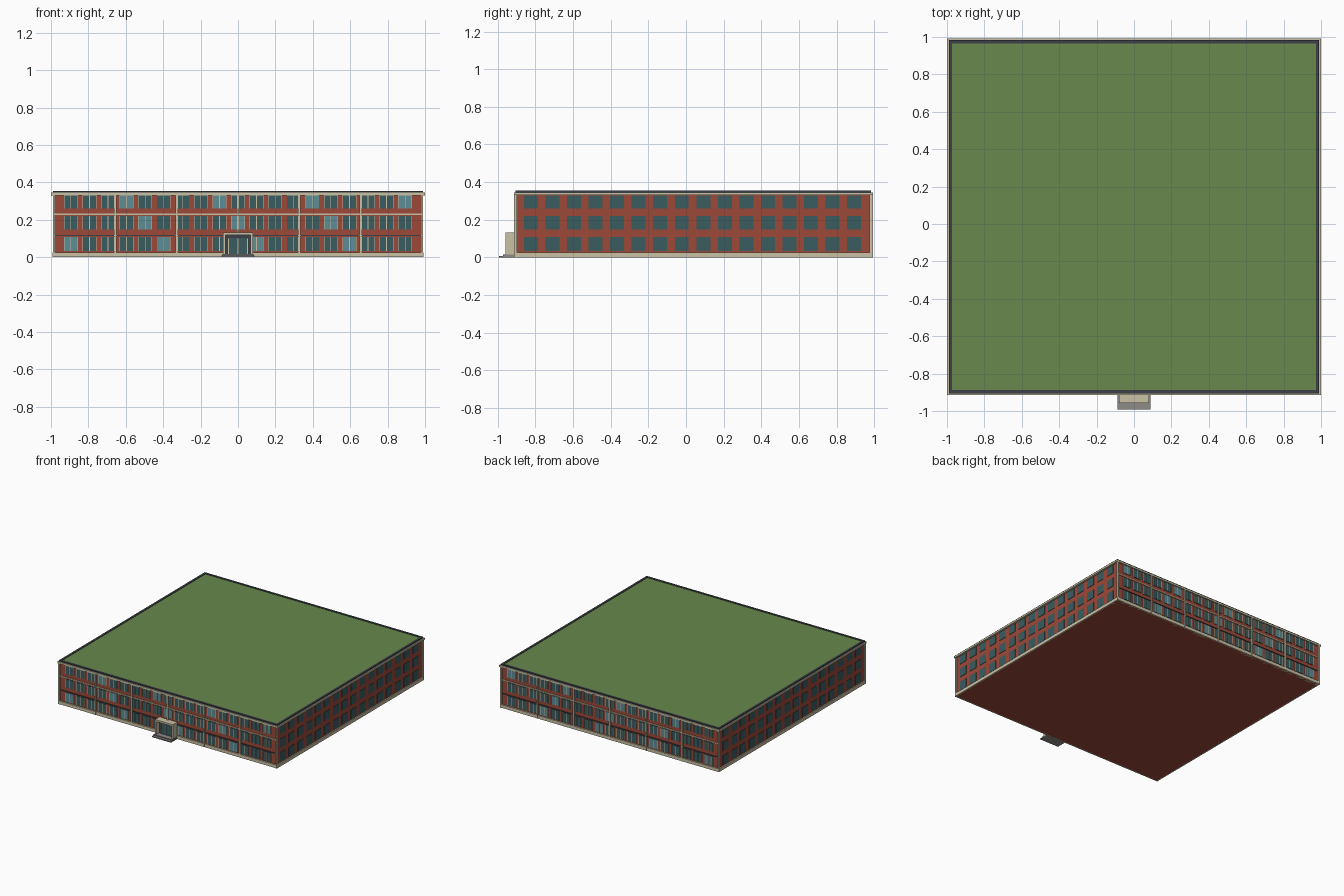
import bpy, bmesh

if "Cube" in bpy.data.objects:
    bpy.data.objects.remove(bpy.data.objects["Cube"])

def mat(name, r, g, b):
    m = bpy.data.materials.new(name)
    m.diffuse_color = (r, g, b, 1)
    m.use_nodes = True
    m.node_tree.nodes["Principled BSDF"].inputs["Base Color"].default_value = m.diffuse_color
    return m

BRICK = mat("brick", 0.33, 0.065, 0.04)
STONE = mat("stone", 0.60, 0.54, 0.38)
GLASS = mat("dark_glass", 0.042, 0.107, 0.117)
LIGHT = mat("light_glass", 0.11, 0.27, 0.30)
DARK = mat("dark_metal", 0.045, 0.053, 0.065)
GRASS = mat("grass", 0.14, 0.25, 0.075)
GREY = mat("concrete", 0.27, 0.26, 0.24)

def boxes(name, material, spans):
    """One object from boxes given as (x0, x1, y0, y1, z0, z1)."""
    bm = bmesh.new()
    for x0, x1, y0, y1, z0, z1 in spans:
        vs = bmesh.ops.create_cube(bm, size=1)["verts"]
        for v in vs:
            v.co.x = x1 if v.co.x > 0 else x0
            v.co.y = y1 if v.co.y > 0 else y0
            v.co.z = z1 if v.co.z > 0 else z0
    me = bpy.data.meshes.new(name)
    bm.to_mesh(me)
    bm.free()
    me.materials.append(material)
    ob = bpy.data.objects.new(name, me)
    bpy.context.collection.objects.link(ob)
    return ob

YF, YB = -0.902, 0.980      # front and back wall planes
XW = 0.982                  # side wall plane
FLOORS = [(0.033, 0.108), (0.148, 0.219), (0.260, 0.329)]

def ring(x, y0, y1, w, z0, z1):
    return [(-x, x, y0, y0 + w, z0, z1), (-x, x, y1 - w, y1, z0, z1),
            (-x, -x + w, y0 + w, y1 - w, z0, z1), (x - w, x, y0 + w, y1 - w, z0, z1)]

def facade(side, x0, x1, d0, d1, z0, z1):
    """Box on the front (-1) or back (1) wall, from d0 to d1 outwards."""
    w = YF if side < 0 else YB
    a, b = sorted((w + side * d0, w + side * d1))
    return (x0, x1, a, b, z0, z1)

# Main volume, plinth, cornice and roof
boxes("brick_walls", BRICK, [(-XW, XW, YF, YB, 0, 0.335)])
boxes("plinth", STONE, ring(0.992, YF - 0.010, YB + 0.010, 0.03, 0, 0.026))
boxes("cornice", STONE, ring(0.999, YF - 0.011, YB + 0.012, 0.04, 0.331, 0.346))
boxes("parapet", DARK, ring(0.990, YF - 0.003, YB + 0.004, 0.018, 0.340, 0.355))
boxes("green_roof", GRASS, [(-0.973, 0.973, YF + 0.014, YB - 0.013, 0.333, 0.351)])

# Front and back window grid with scattered lighter panes
dark, light, bars, piers = [], [], [], []
for side in (-1, 1):
    for f, (z0, z1) in enumerate(FLOORS):
        for i in range(-9, 10):
            x = i * 0.0993
            pane = facade(side, x - 0.036, x + 0.036, -0.004, 0.004, z0, z1)
            (light if i % 5 == (1, 0, 4)[f] else dark).append(pane)
            bars.append(facade(side, x - 0.002, x + 0.002, 0, 0.006, z0, z1))
            for s in (-1, 1):
                bars.append(facade(side, x + s * 0.036 - 0.0012, x + s * 0.036 + 0.0012,
                                   0, 0.006, z0, z1))

# Side windows
for s in (-1, 1):
    a, b = sorted((s * (XW - 0.004), s * (XW + 0.003)))
    for z0, z1 in FLOORS:
        for j in range(16):
            y = -0.824 + j * 0.1145
            dark.append((a, b, y - 0.037, y + 0.037, z0, z1))
boxes("windows", GLASS, dark)
boxes("light_windows", LIGHT, light)
boxes("window_frames", STONE, bars)

# Pilasters and string courses
boxes("pilasters", STONE, [facade(s, x - 0.006, x + 0.006, -0.004, 0.012, 0, 0.335)
                           for s in (-1, 1) for x in [k * 0.328 for k in range(-3, 4)]])
boxes("string_course", STONE, [facade(s, -0.985, 0.985, -0.004, 0.007, 0.226, 0.233)
                               for s in (-1, 1)])
boxes("lower_course", DARK, [facade(s, -0.985, 0.985, -0.004, 0.006, 0.113, 0.118)
                             for s in (-1, 1)])

# Entrance portal, doors and steps
boxes("portal", STONE, [(-0.081, -0.066, -0.958, YF, 0, 0.133),
                        (0.066, 0.081, -0.958, YF, 0, 0.133),
                        (-0.066, 0.066, -0.958, YF, 0.118, 0.133)])
boxes("entrance_recess", DARK, [(-0.066, 0.066, -0.925, YF, 0.01, 0.118)])
boxes("doors", GLASS, [(x - 0.024, x + 0.024, -0.930, -0.92, 0.016, 0.102)
                       for x in (-0.027, 0.027)])
boxes("door_bars", STONE, [(x - 0.003, x + 0.003, -0.934, -0.92, 0.016, 0.102)
                           for x in (-0.052, 0, 0.052)])
boxes("steps", GREY, [(-0.087, 0.087, -0.992, YF, 0, 0.008),
                      (-0.084, 0.084, -0.972, YF, 0.008, 0.016)])
